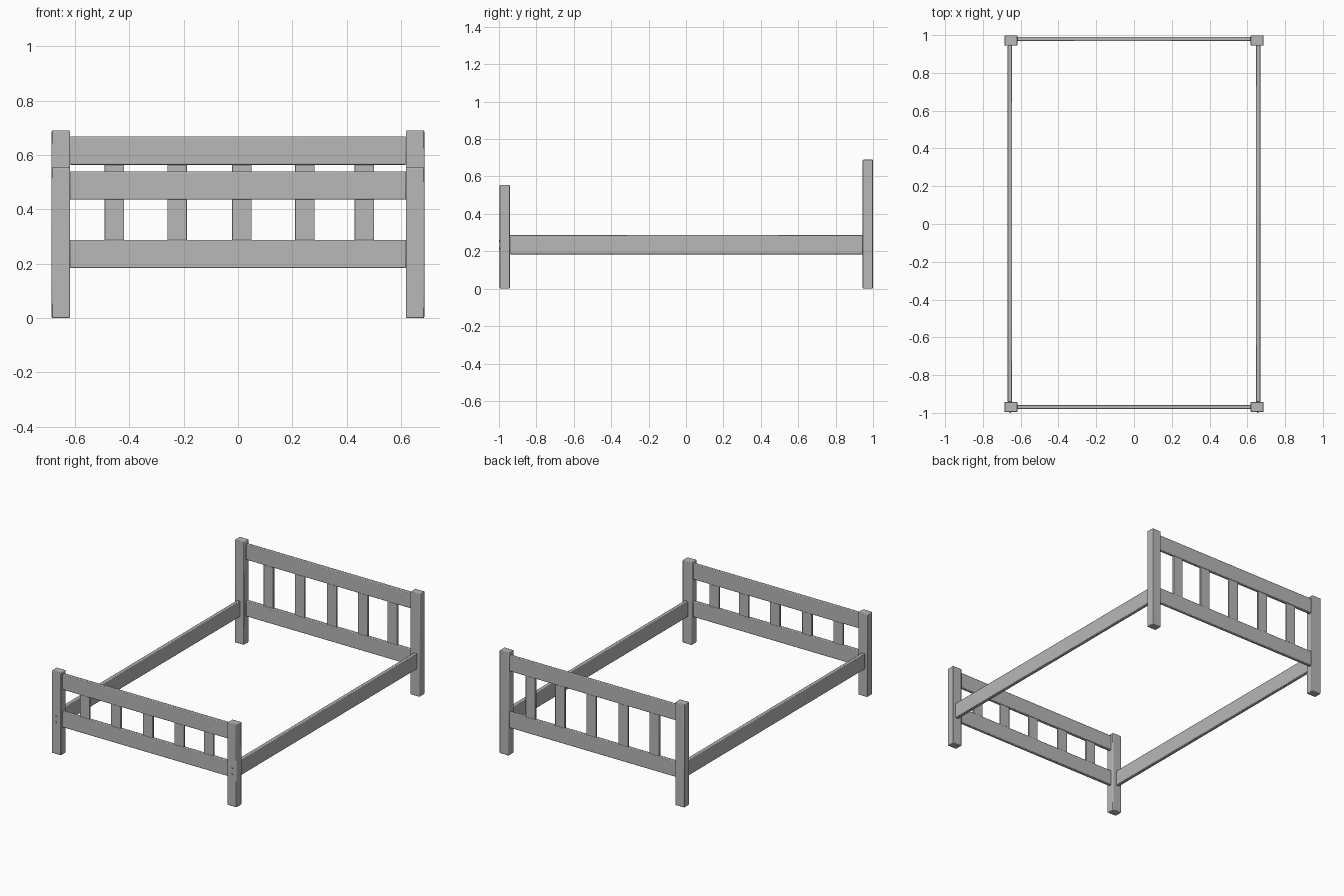
import bpy
import math

cube = bpy.data.objects.get("Cube")
if cube:
    bpy.data.objects.remove(cube, do_unlink=True)

grey = bpy.data.materials.new("plain grey")
grey.use_nodes = True
colour = (0.48, 0.48, 0.48, 1)
grey.diffuse_color = colour
grey.node_tree.nodes["Principled BSDF"].inputs["Base Color"].default_value = colour


def board(name, x, y, z, bevel=0.004):
    """Box spanning the (low, high) pairs, with softened edges."""
    spans = (x, y, z)
    bpy.ops.mesh.primitive_cube_add(size=1, location=[(a + b) / 2 for a, b in spans])
    ob = bpy.context.object
    ob.name = name
    ob.scale = [b - a for a, b in spans]
    bpy.ops.object.transform_apply(location=False, rotation=False, scale=True)
    ob.data.materials.append(grey)
    mod = ob.modifiers.new("soft edges", "BEVEL")
    mod.width = bevel
    mod.segments = 2
    bpy.ops.object.shade_smooth_by_angle(angle=math.radians(30))
    return ob


def around(centre, size):
    return (centre - size / 2, centre + size / 2)


rail_height = 0.104
low_rail = (0.184, 0.184 + rail_height)
slat_centres = (-0.455, -0.224, 0.014, 0.246, 0.465)

# Headboard and footboard: posts, two rails and five slats each
for end, post_y, rail_y, post_top, rail_top in (
        ("headboard", 0.972, 0.979, 0.69, 0.668),
        ("footboard", -0.969, -0.969, 0.554, 0.54)):
    for side, s in (("left", 1), ("right", -1)):
        board(f"{end}_post_{side}", around(s * 0.652, 0.068),
              around(post_y, 0.054), (0, post_top))
    top_rail = (rail_top - rail_height, rail_top)
    for label, z in (("top", top_rail), ("bottom", low_rail)):
        board(f"{end}_{label}_rail", (-0.619, 0.619), around(rail_y, 0.022), z)
    for i, x in enumerate(slat_centres, 1):
        board(f"{end}_slat_{i}", around(x, 0.072), around(rail_y, 0.013),
              (low_rail[1] - 0.02, top_rail[0] + 0.02), 0.002)

# Side rails and the bolt heads that hold them to the front posts
for side, s in (("left", 1), ("right", -1)):
    board(f"side_rail_{side}", around(s * 0.657, 0.024), (-0.943, 0.946), low_rail)
    for i, z in enumerate((0.215, 0.255), 1):
        bpy.ops.mesh.primitive_cylinder_add(
            vertices=12, radius=0.005, depth=0.006,
            location=(s * 0.655, -0.997, z), rotation=(math.pi / 2, 0, 0))
        bolt = bpy.context.object
        bolt.name = f"bolt_{side}_{i}"
        bolt.data.materials.append(grey)
        bpy.ops.object.shade_smooth_by_angle()
